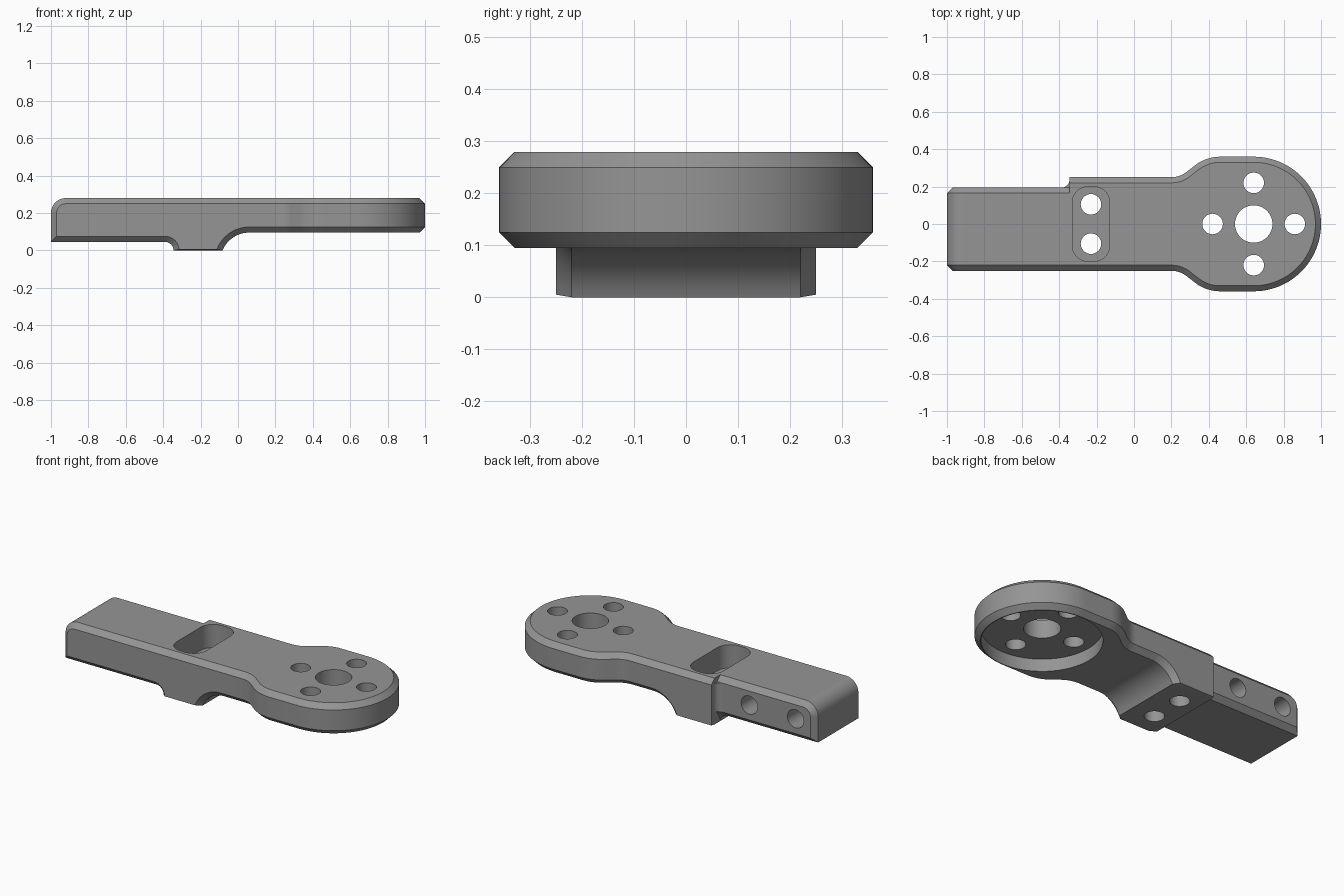
import bpy, bmesh, math

if "Cube" in bpy.data.objects:
    bpy.data.objects.remove(bpy.data.objects["Cube"])

CH = 0.03  # chamfer width


def arc(cx, cy, r, a0, a1, n):
    return [(cx + r * math.cos(math.radians(a0 + (a1 - a0) * i / n)),
             cy + r * math.sin(math.radians(a0 + (a1 - a0) * i / n))) for i in range(n + 1)]


def inset(pts, dist):
    """Move each edge of a counter-clockwise outline inward by dist(p, q)."""
    lines = []
    for p, q in zip(pts, pts[1:] + pts[:1]):
        dx, dy = q[0] - p[0], q[1] - p[1]
        l = math.hypot(dx, dy)
        n = (-dy / l, dx / l)
        d = dist(p, q)
        lines.append((n, n[0] * p[0] + n[1] * p[1] + d, d))
    out = []
    for i, p in enumerate(pts):
        (a, ca, da), (b, cb, _) = lines[i - 1], lines[i]
        det = a[0] * b[1] - a[1] * b[0]
        if abs(det) < 1e-5:
            out.append((p[0] + a[0] * da, p[1] + a[1] * da))
        else:
            out.append(((ca * b[1] - cb * a[1]) / det, (a[0] * cb - b[0] * ca) / det))
    return out


def loft(name, rings, axis):
    """Solid through outlines placed at levels along the y or z axis."""
    bm = bmesh.new()
    loops = []
    for level, pts in rings:
        loops.append([bm.verts.new((u, level, v) if axis == 'y' else (u, v, level)) for u, v in pts])
    n = len(loops[0])
    bm.faces.new(loops[0])
    bm.faces.new(loops[-1])
    for a, b in zip(loops, loops[1:]):
        for i in range(n):
            j = (i + 1) % n
            bm.faces.new((a[i], a[j], b[j], b[i]))
    bmesh.ops.recalc_face_normals(bm, faces=bm.faces[:])
    me = bpy.data.meshes.new(name)
    bm.to_mesh(me)
    bm.free()
    ob = bpy.data.objects.new(name, me)
    bpy.context.collection.objects.link(ob)
    return ob


def combine(target, other, operation):
    mod = target.modifiers.new("combine", 'BOOLEAN')
    mod.operation = operation
    mod.solver = 'EXACT'
    mod.object = other
    bpy.context.view_layer.objects.active = target
    bpy.ops.object.modifier_apply(modifier=mod.name)
    bpy.data.objects.remove(other)


def hole(x, w, r, lo, hi, axis='z', n=32):
    circle = arc(x, w, r, 0, 360, n)[:-1]
    return loft("hole_cutter", [(lo, circle), (hi, circle)], axis)


# Side profiles: arm with foot, and the wider middle block
foot_curve = arc(0.06, -0.06, 0.155, 157.2, 90, 12)
foot_curve[0] = (foot_curve[0][0], 0.0)
joint = [(0.15, 0.095), (0.15, 0.28)]
arm_side = ([(-1, 0.045)] + arc(-0.39, 0, 0.045, 90, 0, 6) + foot_curve + joint
            + arc(-0.92, 0.2, 0.08, 90, 180, 8))
block_side = [(-0.345, 0)] + foot_curve + joint + [(-0.345, 0.28)]


def arm_chamfer(p, q):
    if p[1] < 0.001 and q[1] < 0.001:
        return 0.005
    return 0 if min(p[0], q[0]) > 0.14 else CH


def block_chamfer(p, q):
    return 0 if max(p[0], q[0]) < -0.34 else arm_chamfer(p, q)


arm_in = inset(arm_side, arm_chamfer)
block_in = inset(block_side, block_chamfer)
body = loft("bracket_arm", [(-0.25, arm_in), (-0.22, arm_side), (0.165, arm_side), (0.195, arm_in)], 'y')
block = loft("middle_block", [(0.0, block_side), (0.22, block_side), (0.25, block_in)], 'y')

# Round head with flared neck
half = ([(0.05, -0.25)] + arc(0.2, -0.38, 0.13, 90, 52, 6)
        + arc(0.46, -0.143, 0.217, 232, 270, 6) + arc(0.64, 0, 0.36, -90, 0, 24))
plan = half + [(x, -y) for x, y in reversed(half[:-1])]
plan_in = inset(plan, lambda p, q: 0 if max(p[0], q[0]) < 0.06 else CH)
head = loft("round_head", [(0.095, plan_in), (0.125, plan), (0.25, plan), (0.28, plan_in)], 'z')

# Small fillet where the arm meets the step
corner = [(-0.30, 0.18), (-0.30, 0.235)] + arc(-0.385, 0.235, 0.04, 0, -90, 6) + [(-0.385, 0.18)]
fillet = loft("step_fillet", [(0.075, corner), (0.25, corner)], 'z')

for part in (block, head, fillet):
    combine(body, part, 'UNION')

# Rounded pocket above the foot
r = 0.085
pocket = []
for cx, cy, a in ((-0.13 - r, 0.2 - r, 0), (-0.33 + r, 0.2 - r, 90),
                  (-0.33 + r, -0.2 + r, 180), (-0.13 - r, -0.2 + r, 270)):
    pocket += arc(cx, cy, r, a, a + 90, 8)
cutters = [loft("pocket_cutter", [(0.14, pocket), (0.4, pocket)], 'z')]

# Foot screw holes, head recess, centre bore and bolt circle
cutters += [hole(-0.23, y, 0.055, -0.1, 0.2) for y in (-0.105, 0.105)]
cutters.append(hole(0.64, 0, 0.325, 0.0, 0.17, n=64))
cutters.append(hole(0.64, 0, 0.1, 0.1, 0.4, n=48))
cutters += [hole(0.64 + dx, dy, 0.055, 0.1, 0.4)
            for dx, dy in ((0.22, 0), (-0.22, 0), (0, 0.22), (0, -0.22))]

# Blind holes in the back of the arm
cutters += [hole(x, 0.165, 0.055, -0.05, 0.3, 'y') for x in (-0.56, -0.87)]
for c in cutters:
    combine(body, c, 'DIFFERENCE')

# Finish
gray = bpy.data.materials.new("plain gray")
gray.diffuse_color = (0.3, 0.3, 0.3, 1)
gray.use_nodes = True
gray.node_tree.nodes["Principled BSDF"].inputs["Base Color"].default_value = gray.diffuse_color
body.data.materials.clear()
body.data.materials.append(gray)
for f in body.data.polygons:
    f.material_index = 0
for o in bpy.context.selected_objects:
    o.select_set(False)
body.select_set(True)
bpy.context.view_layer.objects.active = body
bpy.ops.object.shade_smooth_by_angle(angle=math.radians(30))
weighted = body.modifiers.new("even_shading", 'WEIGHTED_NORMAL')
weighted.keep_sharp = True
